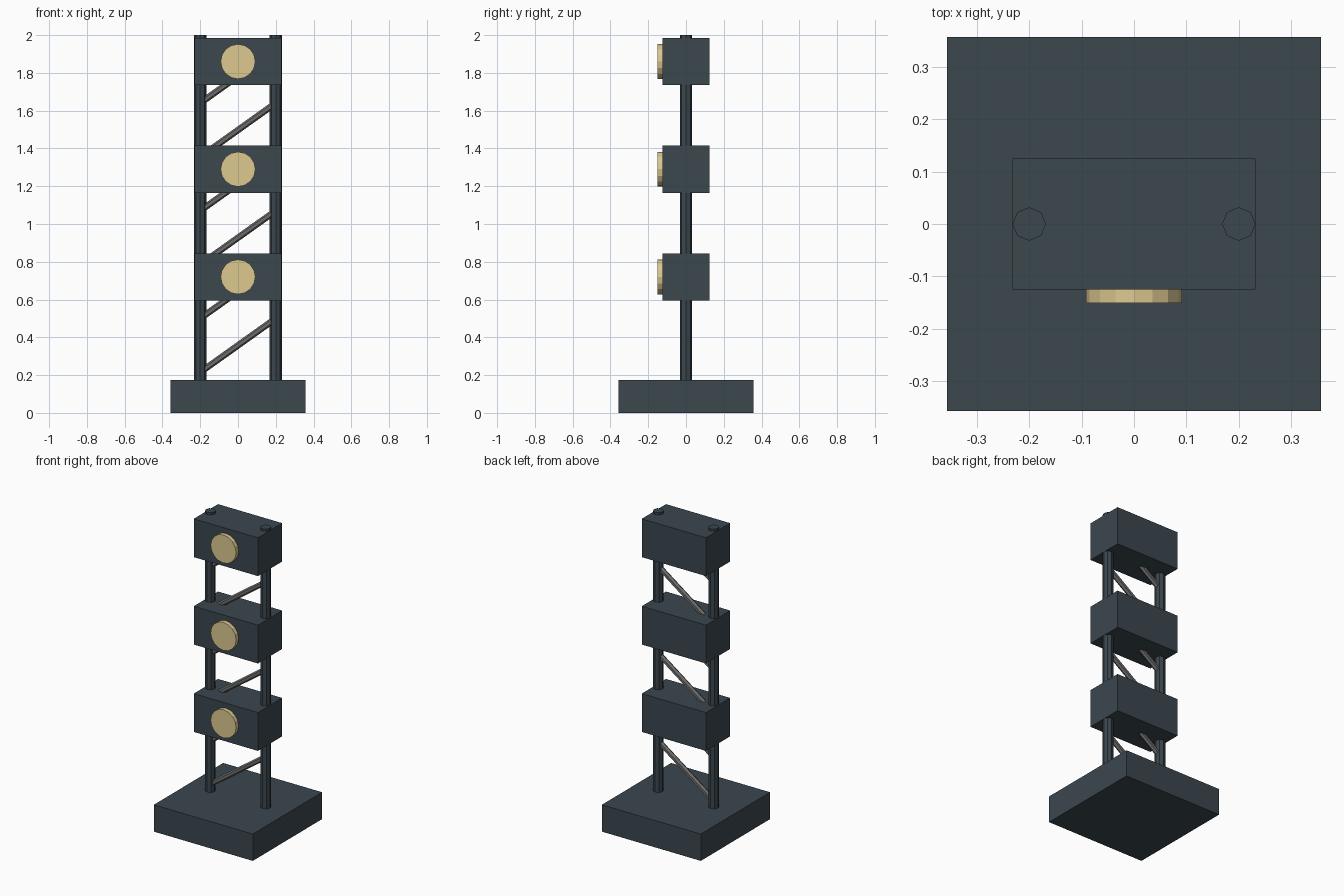
import bpy
from math import pi
from mathutils import Vector

if "Cube" in bpy.data.objects:
    bpy.data.objects.remove(bpy.data.objects["Cube"])


def material(name, rgb):
    m = bpy.data.materials.new(name)
    m.diffuse_color = (*rgb, 1)
    m.use_nodes = True
    m.node_tree.nodes["Principled BSDF"].inputs["Base Color"].default_value = m.diffuse_color
    return m


SLATE = material("dark_slate", (0.044, 0.063, 0.076))
AMBER = material("warm_lens", (0.716, 0.578, 0.279))
STEEL = material("steel", (0.15, 0.15, 0.15))


def box(name, size, z, mat):
    bpy.ops.mesh.primitive_cube_add(size=1, location=(0, 0, z))
    ob = bpy.context.object
    ob.name = name
    ob.scale = size
    bpy.ops.object.transform_apply(location=False, rotation=False, scale=True)
    ob.data.materials.append(mat)


def rod(name, a, b, radius, sides, mat):
    a, b = Vector(a), Vector(b)
    d = b - a
    bpy.ops.mesh.primitive_cylinder_add(
        vertices=sides, radius=radius, depth=d.length, location=(a + b) / 2,
        rotation=d.to_track_quat('Z', 'Y').to_euler())
    ob = bpy.context.object
    ob.name = name
    ob.data.materials.append(mat)


BASE_H = 0.175
POST_X = 0.2
PITCH = 0.57

# Base block
box("base", (0.714, 0.714, BASE_H), BASE_H / 2, SLATE)

# Two upright posts
for side, x in (("left", -POST_X), ("right", POST_X)):
    rod(f"{side}_post", (x, 0, BASE_H), (x, 0, 2.0), 0.032, 8, SLATE)

# Diagonal braces, two per bay
for i in range(6):
    z = 0.215 + i * PITCH / 2
    rod(f"brace_{i + 1}", (-POST_X, 0, z), (POST_X, 0, z + PITCH / 2),
        0.017, 6, STEEL)

# Lamp housings with round lenses on the front
for i in range(3):
    z = 0.72 + i * PITCH
    box(f"lamp_housing_{i + 1}", (0.463, 0.25, 0.25), z, SLATE)
    z_lens = z
    rod(f"lens_{i + 1}", (0, -0.12, z_lens), (0, -0.151, z_lens),
        0.092, 16, AMBER)
